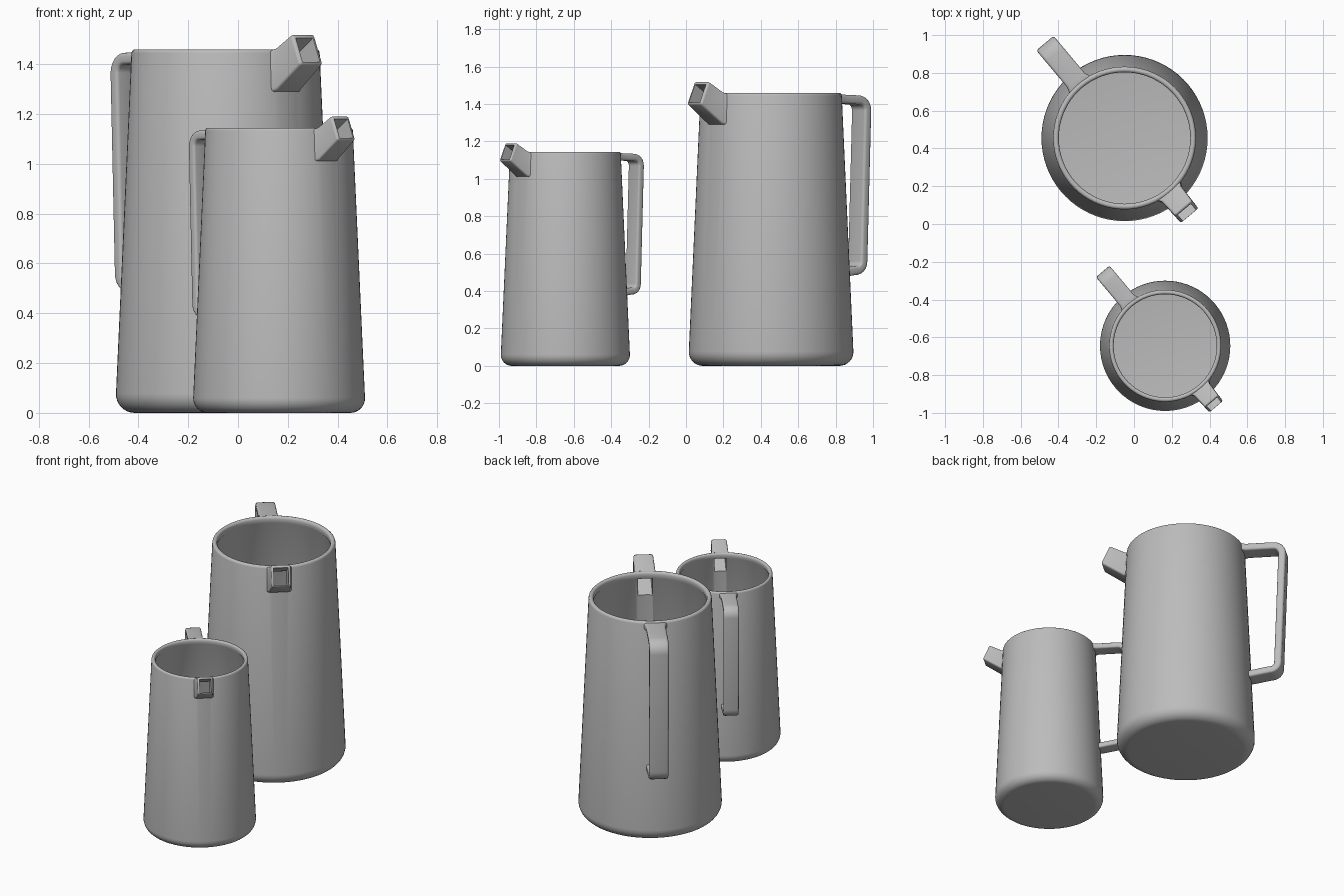
import bpy, bmesh, math
from mathutils import Matrix, Vector

cube = bpy.data.objects.get("Cube")
if cube:
    bpy.data.objects.remove(cube)

grey = bpy.data.materials.new("warm_grey")
grey.use_nodes = True
colour = (0.5, 0.5, 0.5, 1)
grey.diffuse_color = colour
grey.node_tree.nodes["Principled BSDF"].inputs["Base Color"].default_value = colour


def make_object(name, bm, matrix):
    bmesh.ops.recalc_face_normals(bm, faces=bm.faces)
    mesh = bpy.data.meshes.new(name)
    bm.to_mesh(mesh)
    bm.free()
    mesh.materials.append(grey)
    obj = bpy.data.objects.new(name, mesh)
    obj.matrix_world = matrix
    bpy.context.collection.objects.link(obj)
    return obj


def arc(cx, cz, radius, start, end, steps):
    """Points on a circular arc in the x-z plane, angles in degrees."""
    angles = [math.radians(start + (end - start) * i / steps) for i in range(steps + 1)]
    return [(cx + radius * math.cos(a), cz + radius * math.sin(a)) for a in angles]


def lathe(profile, segments=72):
    bm = bmesh.new()
    verts = [bm.verts.new((x, 0, z)) for x, z in profile]
    edges = [bm.edges.new(pair) for pair in zip(verts, verts[1:])]
    bmesh.ops.spin(bm, geom=verts + edges, cent=(0, 0, 0), axis=(0, 0, 1),
                   angle=math.tau, steps=segments)
    bmesh.ops.remove_doubles(bm, verts=bm.verts, dist=0.0001)
    return bm


def loft(sections):
    """Skin rectangular sections given as (upper point, lower point, half width)."""
    bm = bmesh.new()
    rings = []
    for (ux, uz), (lx, lz), w in sections:
        corners = [(ux, -w, uz), (ux, w, uz), (lx, w, lz), (lx, -w, lz)]
        rings.append([bm.verts.new(c) for c in corners])
    for a, b in zip(rings, rings[1:]):
        for i in range(4):
            j = (i + 1) % 4
            bm.faces.new((a[i], a[j], b[j], b[i]))
    bm.faces.new(rings[0])
    bm.faces.new(rings[-1])
    return bm


def finish(obj, cutter=None, bevel=0.0):
    if bevel:
        mod = obj.modifiers.new("soft_edges", "BEVEL")
        mod.width, mod.segments = bevel, 3
        mod.limit_method, mod.angle_limit = "ANGLE", math.radians(40)
    if cutter:
        mod = obj.modifiers.new("channel", "BOOLEAN")
        mod.operation, mod.solver, mod.object = "DIFFERENCE", "EXACT", cutter
    bpy.context.view_layer.update()
    evaluated = obj.evaluated_get(bpy.context.evaluated_depsgraph_get())
    mesh = bpy.data.meshes.new_from_object(evaluated)
    obj.modifiers.clear()
    obj.data = mesh
    bpy.ops.object.select_all(action="DESELECT")
    obj.select_set(True)
    bpy.context.view_layer.objects.active = obj
    bpy.ops.object.shade_smooth_by_angle(angle=math.radians(40))


def body_profile():
    outer = [(0, 0)] + arc(0.365, 0.075, 0.075, -90, 2, 8)
    rim = arc(0.363, 1.445, 0.015, 0, 180, 6)
    inner = [(0.348, 1.42), (0.354, 1.41), (0.408, 0.12)]
    floor = arc(0.358, 0.09, 0.05, 0, -90, 5) + [(0, 0.04)]
    return outer + rim + inner + floor


def handle_sections():
    # Centre line: out from the rim, down the grip and back to the body
    path = ([(-0.36, 1.428), (-0.40, 1.428), (-0.50, 1.425)]
            + arc(-0.575, 1.365, 0.057, 90, 180, 6)
            + arc(-0.555, 0.56, 0.05, 180, 275, 6)
            + [(-0.45, 0.497), (-0.41, 0.492)])
    sections = []
    for i, (x, z) in enumerate(path):
        ahead = Vector(path[min(i + 1, len(path) - 1)])
        behind = Vector(path[max(i - 1, 0)])
        t = (ahead - behind).normalized()
        half = 0.024
        wide = 0.075 if i == 0 else 0.06
        n = Vector((-t.y, t.x)) * half
        sections.append(((x - n.x, z - n.y), (x + n.x, z + n.y), wide))
    return sections


def make_jug(prefix, x, y, scale):
    matrix = (Matrix.Translation((x, y, 0)) @ Matrix.Rotation(math.radians(-50), 4, "Z")
              @ Matrix.Scale(scale, 4))
    # Pouring channel from the inside of the wall to the mouth
    channel = make_object(prefix + "_channel_cutter", loft([
        ((0.30, 1.39), (0.30, 1.27), 0.045),
        ((0.37, 1.425), (0.40, 1.325), 0.045),
        ((0.53, 1.53), (0.57, 1.43), 0.045)]), matrix)
    channel.hide_render = True
    body = make_object(prefix + "_jug_body", lathe(body_profile()), matrix)
    spout = make_object(prefix + "_spout", loft([
        ((0.362, 1.455), (0.368, 1.285), 0.082),
        ((0.385, 1.463), (0.395, 1.295), 0.066),
        ((0.485, 1.522), (0.54, 1.40), 0.06)]), matrix)
    handle = make_object(prefix + "_handle", loft(handle_sections()), matrix)
    finish(body, channel)
    finish(spout, channel, 0.012)
    finish(handle, bevel=0.014)
    bpy.data.objects.remove(channel)


make_jug("large", -0.05, 0.455, 1.0)
make_jug("small", 0.165, -0.645, 0.784)
